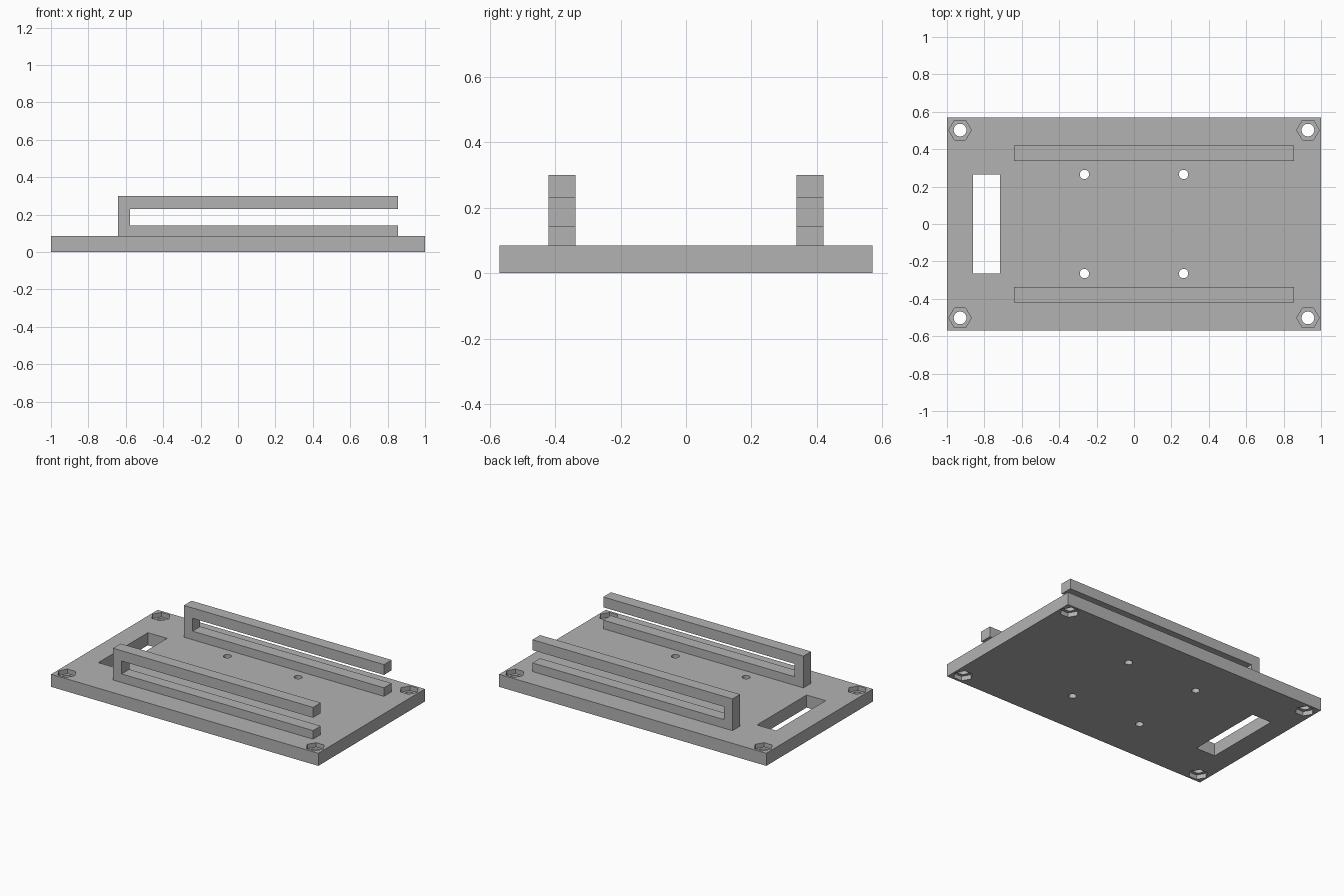
import bpy
import bmesh
import math

cube = bpy.data.objects.get("Cube")
if cube:
    bpy.data.objects.remove(cube, do_unlink=True)

grey = bpy.data.materials.new("plain grey")
grey.use_nodes = True
colour = (0.45, 0.45, 0.45, 1)
grey.diffuse_color = colour
grey.node_tree.nodes["Principled BSDF"].inputs["Base Color"].default_value = colour

THICK = 0.085   # plate thickness
POCKET = 0.03   # nut pocket depth


def add_object(name, bm):
    bmesh.ops.recalc_face_normals(bm, faces=bm.faces)
    mesh = bpy.data.meshes.new(name)
    bm.to_mesh(mesh)
    bm.free()
    mesh.materials.append(grey)
    obj = bpy.data.objects.new(name, mesh)
    bpy.context.collection.objects.link(obj)
    return obj


def box(name, x0, x1, y0, y1, z0, z1):
    bm = bmesh.new()
    bmesh.ops.create_cube(bm, size=1)
    for v in bm.verts:
        v.co = (x1 if v.co.x > 0 else x0, y1 if v.co.y > 0 else y0, z1 if v.co.z > 0 else z0)
    return add_object(name, bm)


def prism(name, x, y, radius, sides, z0, z1):
    bm = bmesh.new()
    ring = [bm.verts.new((x + radius * math.cos(math.tau * i / sides),
                          y + radius * math.sin(math.tau * i / sides), z0)) for i in range(sides)]
    extrude(bm, ring, (0, 0, z1 - z0))
    return add_object(name, bm)


def extrude(bm, ring, offset):
    face = bm.faces.new(ring)
    out = bmesh.ops.extrude_face_region(bm, geom=[face])
    verts = [g for g in out["geom"] if isinstance(g, bmesh.types.BMVert)]
    bmesh.ops.translate(bm, verts=verts, vec=offset)


def cut(target, cutter):
    mod = target.modifiers.new("cut", 'BOOLEAN')
    mod.operation = 'DIFFERENCE'
    mod.solver = 'EXACT'
    mod.object = cutter
    cutter.hide_render = True
    bpy.context.view_layer.objects.active = target
    bpy.ops.object.modifier_apply(modifier=mod.name)
    bpy.data.objects.remove(cutter, do_unlink=True)


# Base plate with cable slot
plate = box("base_plate", -1, 1, -0.57, 0.57, 0, THICK)
cut(plate, box("slot_cutter", -0.86, -0.717, -0.265, 0.265, -0.1, 0.2))

# Corner bolt holes with hexagonal pockets on both faces, and four small holes
for sx in (-1, 1):
    for sy in (-1, 1):
        x, y = sx * 0.93, sy * 0.502
        cut(plate, prism("bolt_cutter", x, y, 0.034, 32, -0.1, 0.2))
        cut(plate, prism("top_hex_cutter", x, y, 0.06, 6, THICK - POCKET, 0.2))
        cut(plate, prism("bottom_hex_cutter", x, y, 0.06, 6, -0.1, POCKET))
        cut(plate, prism("small_hole_cutter", sx * 0.265, sy * 0.265, 0.025, 32, -0.1, 0.2))

# Two C-shaped rails, closed at the right end
profile = [(-0.642, THICK), (0.856, THICK), (0.856, 0.143), (-0.577, 0.143),
           (-0.577, 0.23), (0.856, 0.23), (0.856, 0.3), (-0.642, 0.3)]
for name, y in (("front_rail", -0.42), ("back_rail", 0.338)):
    bm = bmesh.new()
    extrude(bm, [bm.verts.new((px, y, pz)) for px, pz in profile], (0, 0.082, 0))
    add_object(name, bm)

# Smooth the round hole walls, keep edges sharp
bpy.ops.object.select_all(action='DESELECT')
plate.select_set(True)
bpy.context.view_layer.objects.active = plate
bpy.ops.object.shade_smooth_by_angle(angle=math.radians(30))
